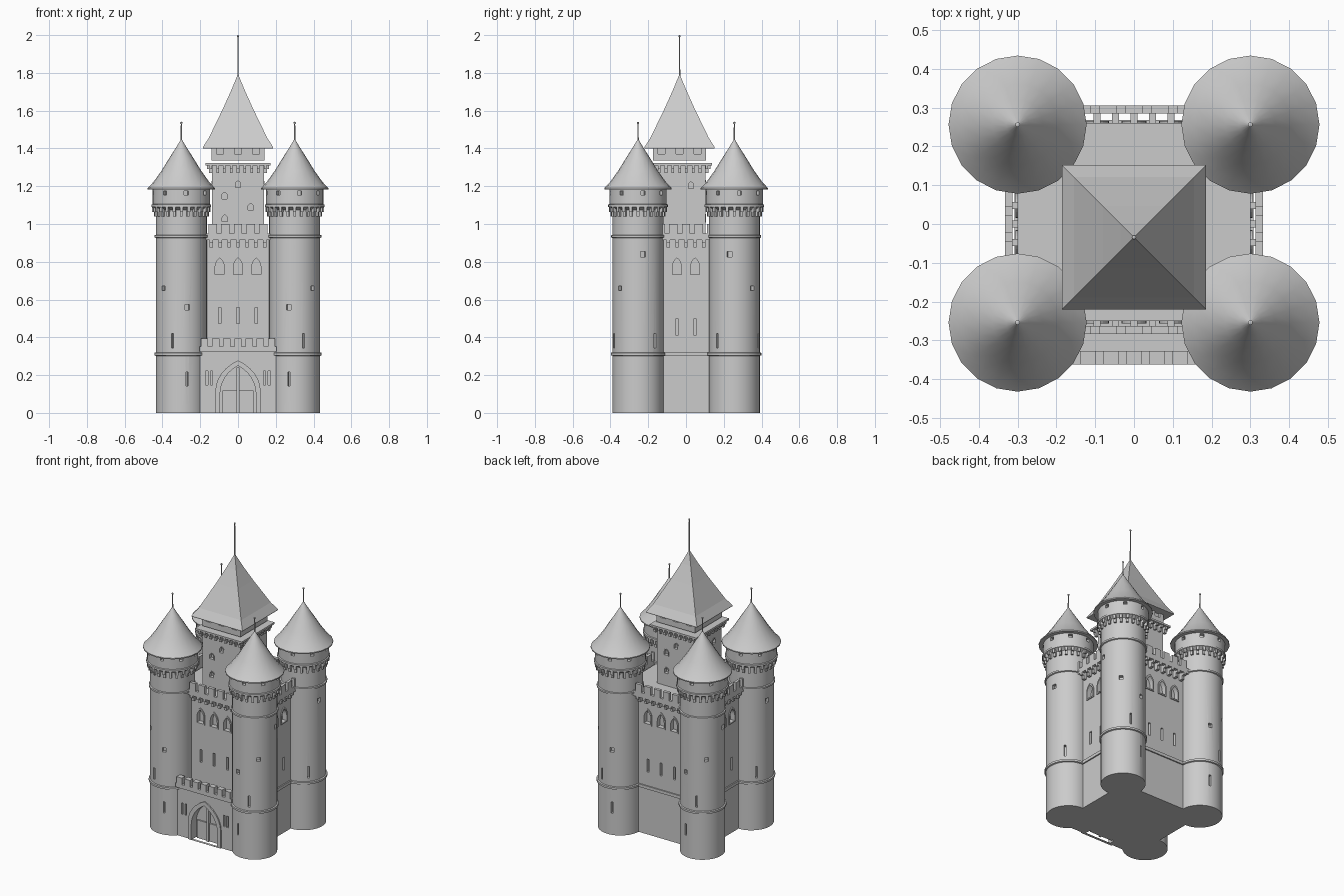
import bpy, bmesh
from math import sin, cos, pi, radians, sqrt
from mathutils import Matrix, Vector

if "Cube" in bpy.data.objects:
    bpy.data.objects.remove(bpy.data.objects["Cube"])

I = Matrix.Identity(4)

def make(name, bm, smooth=False):
    bmesh.ops.recalc_face_normals(bm, faces=bm.faces)
    me = bpy.data.meshes.new(name)
    bm.to_mesh(me)
    bm.free()
    ob = bpy.data.objects.new(name, me)
    bpy.context.collection.objects.link(ob)
    if smooth:
        smooth_shade(ob)
    return ob

def activate(ob):
    bpy.ops.object.select_all(action='DESELECT')
    ob.select_set(True)
    bpy.context.view_layer.objects.active = ob

def smooth_shade(ob):
    activate(ob)
    bpy.ops.object.shade_smooth_by_angle(angle=radians(30))

def cut(ob, bm):
    cutter = make("cutter", bm)
    cutter.hide_render = True
    mod = ob.modifiers.new("openings", 'BOOLEAN')
    mod.operation, mod.solver, mod.object = 'DIFFERENCE', 'EXACT', cutter
    activate(ob)
    bpy.ops.object.modifier_apply(modifier=mod.name)
    bpy.data.objects.remove(cutter)

def box(bm, c, s, M=I):
    bmesh.ops.create_cube(bm, size=1, matrix=M @ Matrix.Translation(c) @ Matrix.Diagonal((*s, 1)))

def turn(angle, loc=(0, 0, 0)):
    return Matrix.Translation(loc) @ Matrix.Rotation(angle, 4, 'Z')

def lathe(name, prof, n, loc=(0, 0), start=0.0, smooth=True):
    bm = bmesh.new()
    rings = []
    for r, z in prof:
        k = n if r > 0 else 1
        rings.append([bm.verts.new((loc[0] + r * cos(start + 2 * pi * i / n),
                                    loc[1] + r * sin(start + 2 * pi * i / n), z)) for i in range(k)])
    for a, b in zip(rings, rings[1:]):
        for i in range(n):
            j = (i + 1) % n
            vs = [a[i % len(a)], a[j % len(a)], b[j % len(b)], b[i % len(b)]]
            bm.faces.new(list(dict.fromkeys(vs)))
    return make(name, bm, smooth)

def arch_points(a, z0, z1, rise, x=0):
    # pointed arch outline
    right = [(2 * cos(t) - 1, sin(t) / sin(pi / 3)) for t in [pi / 3 * i / 6 for i in range(7)]]
    pts = [(a, z0)] + [(a * u, z1 - rise + rise * v) for u, v in right]
    pts += [(-px, pz) for px, pz in reversed(pts[:-1])]
    return [(x + px, pz) for px, pz in pts]

def arch_prism(bm, pts, y0, y1, M=I):
    a = [bm.verts.new(M @ Vector((x, y0, z))) for x, z in pts]
    b = [bm.verts.new(M @ Vector((x, y1, z))) for x, z in pts]
    bm.faces.new(a)
    bm.faces.new(b)
    for i in range(len(a)):
        j = (i + 1) % len(a)
        bm.faces.new((a[i], a[j], b[j], b[i]))

def arch_frame(bm, outer, inner, y0, y1, M=I):
    loops = [[bm.verts.new(M @ Vector((x, y, z))) for x, z in p]
             for p, y in ((outer, y1), (outer, y0), (inner, y0), (inner, y1))]
    for k in range(4):
        a, b = loops[k], loops[(k + 1) % 4]
        for i in range(len(a)):
            j = (i + 1) % len(a)
            bm.faces.new((a[i], a[j], b[j], b[i]))

def parapet(bm, M, half, out, thick, z0, zc, z1, pitch):
    # low wall with merlons, outward is local -y
    y = -out + thick / 2
    box(bm, (0, y, (z0 + zc) / 2), (2 * half, thick, zc - z0), M)
    n = int(half / pitch)
    for i in range(-n, n + 1):
        box(bm, (i * pitch, y, (zc + z1) / 2 - .002), (pitch * .66, thick, z1 - zc + .004), M)

def corbels(bm, M, half, out, z0, z1, pitch):
    n = int(half / pitch)
    h = z1 - z0
    for i in range(-n, n + 1):
        box(bm, (i * pitch, -out * .45, z1 - h * .25), (pitch * .38, out * 1.1, h * .5), M)
        box(bm, (i * pitch, -out * .25, z0 + h * .25), (pitch * .38, out * .7, h * .5), M)

# main keep block and its wall details
box_bm = bmesh.new()
box(box_bm, (0, .005, .465), (.60, .51, .93))
body = make("main_block", box_bm)
walls = [(0, .25, (-.097, 0, .097), .515, .19), (pi / 2, .30, (-.048, .048), .455, .15),
         (pi, .26, (-.097, 0, .097), .455, .19), (-pi / 2, .30, (-.048, .048), .455, .15)]
cuts, frames, par, cor, course = (bmesh.new() for _ in range(5))
for ang, d, xs, zs, half in walls:
    M = turn(ang) @ Matrix.Translation((0, -d, 0))
    for x in xs:
        arch_prism(cuts, arch_points(.024, .733, .82, .05, x), -.03, .025, M)
        arch_frame(frames, arch_points(.032, .725, .832, .056, x),
                   arch_points(.024, .733, .82, .05, x), -.006, .004, M)
        box(cuts, (x, 0, zs), (.015, .05, .085), M)
    out = .045 if ang == pi else .033
    parapet(par, M, half, out, .02, .915, .95, 1.0, .067)
    corbels(cor, M, half, out, .875, .922, .0475)
    box(course, (0, 0, .312), (2 * half, .016, .02), M)
cut(body, cuts)
make("window_frames", frames)
make("main_battlements", par)
make("main_corbels", cor)
make("string_course", course)

# gatehouse
bm = bmesh.new()
box(bm, (0, -.285, .17), (.42, .12, .34))
gate = make("gatehouse", bm)
bm = bmesh.new()
inner = arch_points(.095, -.02, .25, .15)
arch_prism(bm, inner, -.40, -.30)
for x in (-.165, -.14, .14, .165):
    box(bm, (x, -.345, .185), (.012, .04, .075))
cut(gate, bm)
bm = bmesh.new()
arch_frame(bm, arch_points(.12, 0, .278, .165), arch_points(.095, .001, .25, .15), -.353, -.335)
make("gate_surround", bm)
bm = bmesh.new()
for s in (-1, 1):
    box(bm, (s * .044, -.303, .06), (.078, .012, .118))
box(bm, (0, -.308, .12), (.016, .024, .238))
make("gate_doors", bm)
bm = bmesh.new()
parapet(bm, I, .205, .362, .035, .325, .352, .395, .059)
make("gatehouse_battlements", bm)

# four corner towers, mirrored left/right and front/back
R = .135
tower_prof = [(0, 0), (R, 0), (R, .302), (.143, .305), (.143, .318), (R, .321), (R, .926), (.142, .929),
              (.142, .94), (R, .943), (R, 1.075), (.152, 1.088), (.158, 1.09), (.158, 1.102),
              (.152, 1.105), (.152, 1.19), (0, 1.19)]
roof_prof = [(0, 1.183), (.178, 1.183), (.178, 1.19), (.148, 1.222), (.105, 1.282), (.065, 1.347), (.03, 1.402),
             (.004, 1.445), (.003, 1.528), (.006, 1.533), (.006, 1.538), (0, 1.542)]
openings = [(-103, .18, .012, .075), (-70, .382, .012, .075), (42, .382, .012, .075),
            (-45, .66, .024, .026), (-103, .56, .024, .028), (11, .84, .026, .03)]
for sx, h in ((-1, "left"), (1, "right")):
    for sy, d in ((1, "front"), (-1, "back")):
        name = d + "_" + h
        c = (sx * .30, -.255 * sy + .001, 0)
        tower = lathe(name + "_tower", tower_prof, 40, c)
        bm = bmesh.new()
        for a, z, w, tall in openings:
            a = radians(a)
            pos = Vector((sx * cos(a), sy * sin(a), 0))
            box(bm, (R, 0, z), (.045, w, tall), turn(pos.to_2d().angle_signed(Vector((1, 0))), c))
        for i in range(8):
            box(bm, (.152, 0, 1.165), (.05, .022, .022), turn(pi / 4 * i + radians(10), c))
        cut(tower, bm)
        smooth_shade(tower)
        lathe(name + "_roof", roof_prof, 20, c, pi / 2)
        bm = bmesh.new()
        for i in range(24):
            M = turn(2 * pi * i / 24, c)
            box(bm, (.141, 0, 1.078), (.026, .016, .028), M)
            box(bm, (.136, 0, 1.053), (.02, .014, .024), M)
        make(name + "_corbels", bm)

# central square tower
C = (0, -.034, 0)
bm = bmesh.new()
box(bm, (0, C[1], 1.11), (.276, .276, .41))
shaft = make("central_tower_shaft", bm)
front = [(-.07, 1.03), (-.072, 1.15), (.067, 1.09), (0, 1.21)]
side = [(.06, 1.205)]
cuts, frames, cor, holes = (bmesh.new() for _ in range(4))
for k in range(4):
    M = turn(k * pi / 2, C) @ Matrix.Translation((0, -.138, 0))
    for x, z in (side if k % 2 else front):
        arch_prism(cuts, arch_points(.014, z - .017, z + .018, .016, x), -.03, .02, M)
        arch_frame(frames, arch_points(.019, z - .022, z + .023, .018, x),
                   arch_points(.014, z - .017, z + .018, .016, x), -.003, .003, M)
    corbels(cor, M, .15, .027, 1.27, 1.315, .036)
    for x in (-.095, 0, .095):
        box(holes, (x, -.02, 1.386), (.036, .06, .03), M)
cut(shaft, cuts)
make("central_tower_window_frames", frames)
make("central_tower_corbels", cor)

# hollow lookout storey under the roof
bm = bmesh.new()
box(bm, (0, C[1], 1.358), (.33, .33, .096))
box(bm, (0, C[1], 1.316), (.342, .342, .012))
lookout = make("lookout_storey", bm)
bm = bmesh.new()
box(bm, (0, C[1], 1.385), (.28, .28, .10))
cut(lookout, bm)
cut(lookout, holes)

# pyramid roof and mast
q = sqrt(2)
lathe("central_roof", [(0, 1.401), (.186 * q, 1.401), (.186 * q, 1.407), (.155 * q, 1.455), (.08 * q, 1.61),
                       (.035 * q, 1.71), (.004 * q, 1.785), (0, 1.79)], 4, C, pi / 4, False)
lathe("central_mast", [(0, 1.76), (.004, 1.76), (.003, 1.988), (.006, 1.992), (.005, 1.998), (0, 2.0)], 10, C)
